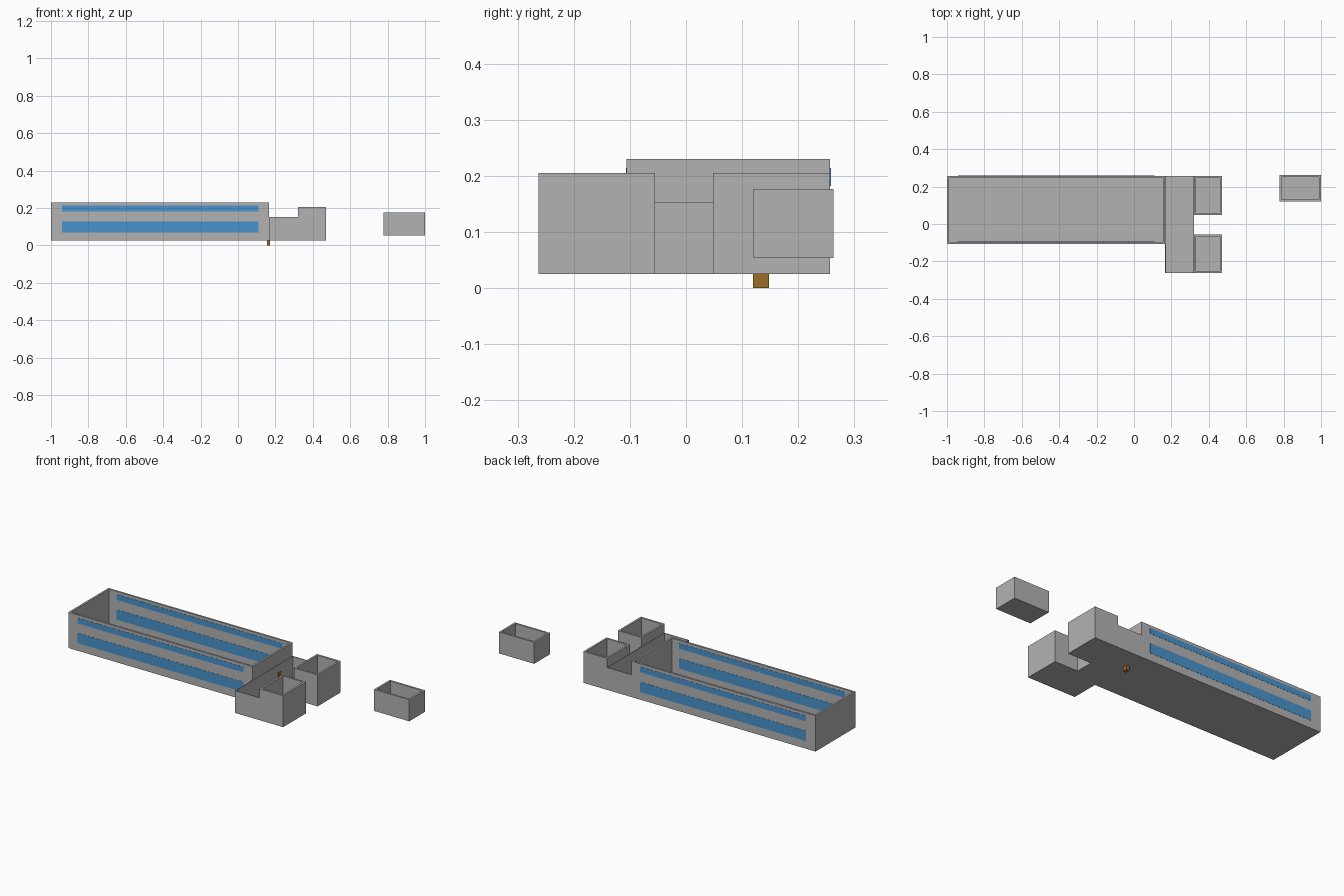
import bpy, bmesh

if "Cube" in bpy.data.objects:
    bpy.data.objects.remove(bpy.data.objects["Cube"])


def material(name, rgb):
    m = bpy.data.materials.new(name)
    m.diffuse_color = (*rgb, 1)
    m.use_nodes = True
    m.node_tree.nodes["Principled BSDF"].inputs["Base Color"].default_value = m.diffuse_color
    return m


GREY = material("wall_grey", (0.45, 0.45, 0.45))
BLUE = material("window_blue", (0.065, 0.296, 0.61))
BROWN = material("door_brown", (0.32, 0.15, 0.022))


def finish(name, bm, mat):
    bmesh.ops.recalc_face_normals(bm, faces=bm.faces)
    me = bpy.data.meshes.new(name)
    bm.to_mesh(me)
    bm.free()
    me.materials.append(mat)
    ob = bpy.data.objects.new(name, me)
    bpy.context.collection.objects.link(ob)


def box_mesh(x, y, z):
    bm = bmesh.new()
    bmesh.ops.create_cube(bm, size=1)
    for v in bm.verts:
        v.co = [r[0] if c < 0 else r[1] for c, r in zip(v.co, (x, y, z))]
    return bm


def box(name, mat, x, y, z):
    finish(name, box_mesh(x, y, z), mat)


def open_box(name, x, y, z, wall, floor):
    """Roofless room: inset the top face and push it down to the floor."""
    bm = box_mesh(x, y, z)
    bm.normal_update()
    top = max(bm.faces, key=lambda f: f.calc_center_median().z)
    bmesh.ops.inset_region(bm, faces=[top], thickness=wall, use_even_offset=True)
    r = bmesh.ops.extrude_face_region(bm, geom=[top])
    for g in r["geom"]:
        if isinstance(g, bmesh.types.BMVert):
            g.co.z = z[0] + floor
    if top.is_valid:
        bmesh.ops.delete(bm, geom=[top], context='FACES_ONLY')
    finish(name, bm, GREY)


# Roofless rooms
open_box("main_hall", (-1, 0.166), (-0.106, 0.257), (0.025, 0.23), 0.011, 0.008)
open_box("connector", (0.166, 0.322), (-0.263, 0.257), (0.025, 0.153), 0.004, 0.006)
open_box("front_tower", (0.32, 0.47), (-0.263, -0.055), (0.025, 0.205), 0.011, 0.008)
open_box("back_tower", (0.32, 0.47), (0.048, 0.257), (0.025, 0.205), 0.011, 0.008)
open_box("detached_room", (0.777, 1.0), (0.12, 0.263), (0.054, 0.177), 0.011, 0.008)

# Window bands, visible inside and outside both long walls
for side, y in (("front", (-0.107, -0.094)), ("back", (0.245, 0.258))):
    box(side + "_lower_window", BLUE, (-0.94, 0.11), y, (0.069, 0.127))
    box(side + "_upper_window", BLUE, (-0.94, 0.11), y, (0.182, 0.214))

# Door between hall and connector, reaching down to the ground
box("door", BROWN, (0.154, 0.172), (0.119, 0.148), (0, 0.11))
